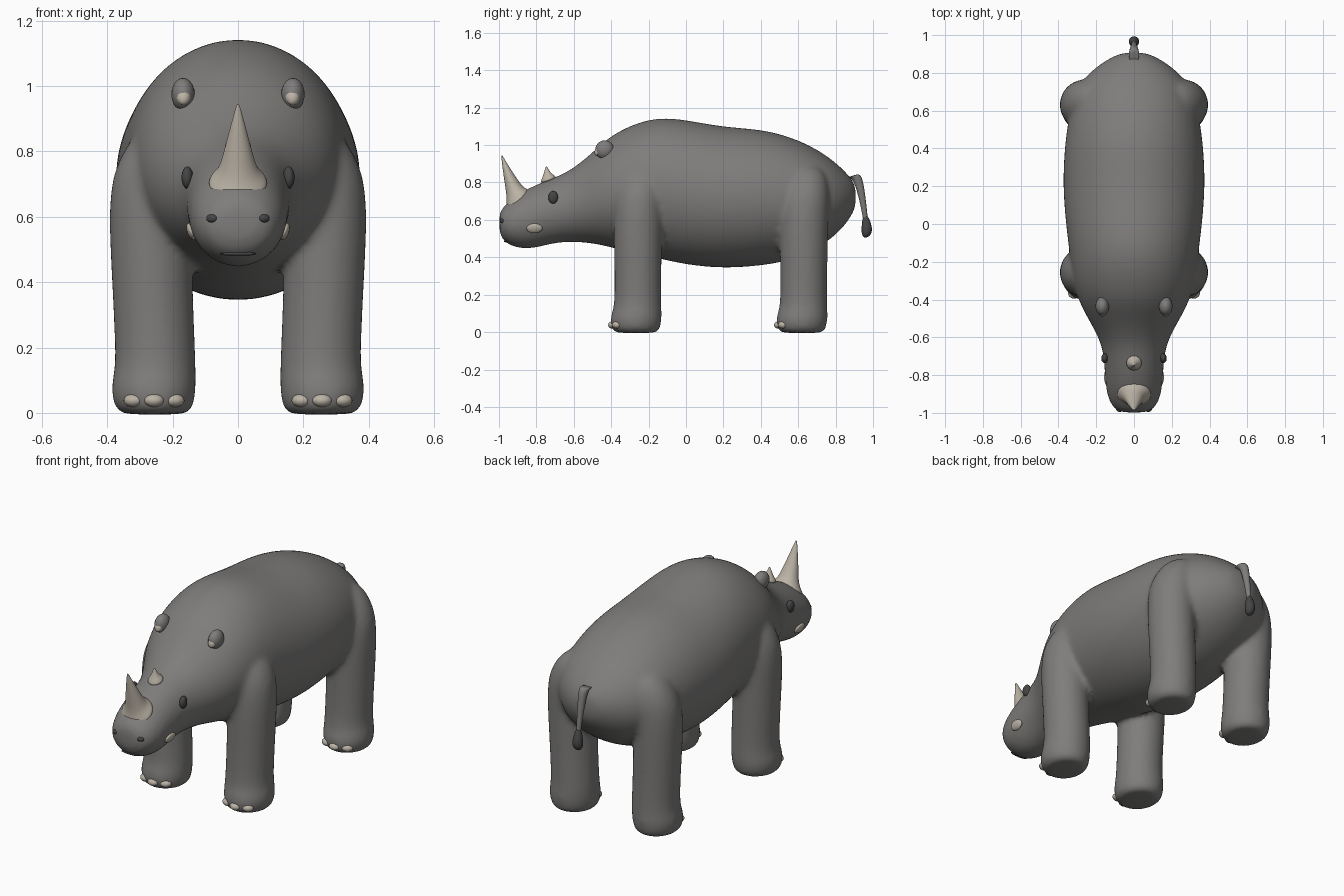
import bpy, bmesh, math
from mathutils import Vector

if "Cube" in bpy.data.objects:
    bpy.data.objects.remove(bpy.data.objects["Cube"], do_unlink=True)


def material(name, color):
    m = bpy.data.materials.new(name)
    m.use_nodes = True
    m.diffuse_color = (*color, 1)
    m.node_tree.nodes["Principled BSDF"].inputs["Base Color"].default_value = (*color, 1)
    return m


HIDE = material("grey hide", (0.21, 0.205, 0.2))
HORN = material("pale horn", (0.5, 0.45, 0.38))
DARK = material("dark grey", (0.06, 0.06, 0.06))


def loft(bm, rings, sides=16):
    """Skin a closed tube over rings of (centre, half axis u, half axis v)."""
    loops = []
    for c, u, v in rings:
        c, u, v = Vector(c), Vector(u), Vector(v)
        angles = [2 * math.pi * i / sides for i in range(sides)]
        loops.append([bm.verts.new(c + u * math.cos(a) + v * math.sin(a)) for a in angles])
    for a, b in zip(loops, loops[1:]):
        for i in range(sides):
            j = (i + 1) % sides
            bm.faces.new((a[i], a[j], b[j], b[i]))
    bm.faces.new(loops[0][::-1])
    bm.faces.new(loops[-1])


def finish(name, bm, mat, subdivide=0):
    bmesh.ops.recalc_face_normals(bm, faces=bm.faces)
    mesh = bpy.data.meshes.new(name)
    bm.to_mesh(mesh)
    bm.free()
    mesh.shade_smooth()
    mesh.materials.append(mat)
    ob = bpy.data.objects.new(name, mesh)
    bpy.context.collection.objects.link(ob)
    if subdivide:
        ob.modifiers.new("Subdivide", "SUBSURF").levels = subdivide
        ob.modifiers["Subdivide"].render_levels = subdivide
    return ob


def ellipsoid(name, loc, radii, mat, rot=(0, 0, 0)):
    bm = bmesh.new()
    bmesh.ops.create_uvsphere(bm, u_segments=20, v_segments=12, radius=1)
    ob = finish(name, bm, mat)
    ob.location, ob.scale, ob.rotation_euler = loc, radii, rot
    return ob


# Trunk, neck and head: y, top z, bottom z, half width
trunk = [
    (-1.0, .64, .53, .07), (-.975, .675, .48, .115), (-.91, .735, .445, .147),
    (-.82, .785, .44, .157), (-.72, .825, .47, .162), (-.62, .865, .48, .18),
    (-.5, .965, .47, .25), (-.42, 1.045, .45, .295), (-.3, 1.115, .42, .335),
    (-.15, 1.16, .385, .35), (0, 1.145, .35, .37), (.2, 1.105, .33, .387),
    (.4, 1.095, .345, .378), (.57, 1.05, .375, .355), (.72, .975, .45, .315),
    (.82, .895, .53, .225), (.88, .83, .61, .13), (.91, .78, .67, .06),
]
bm = bmesh.new()
loft(bm, [((0, y, (t + b) / 2), (w, 0, 0), (0, 0, (t - b) / 2)) for y, t, b, w in trunk])

# Legs: z, centre x, centre y offset, half width, half depth
leg = [
    (-.006, .255, -.01, .1, .11), (.008, .257, -.012, .12, .13), (.06, .259, -.012, .134, .143),
    (.11, .256, -.005, .13, .135), (.16, .251, 0, .125, .127), (.4, .263, 0, .126, .129),
    (.65, .27, 0, .132, .137), (.78, .25, .01, .125, .13), (.9, .2, .02, .08, .08),
]
LEG_Y = (-.257, .63)
for side in (-1, 1):
    for ly in LEG_Y:
        loft(bm, [((side * x, ly + dy, z), (w, 0, 0), (0, d, 0)) for z, x, dy, w, d in leg])
body = finish("body", bm, HIDE, 2)

# Fuse the trunk and legs into one soft skin
fuse = body.modifiers.new("Fuse", "REMESH")
fuse.mode = "VOXEL"
fuse.voxel_size = .014
fuse.use_smooth_shade = True
soften = body.modifiers.new("Soften", "SMOOTH")
soften.factor = .5
soften.iterations = 10


def horn(name, rings):
    bm = bmesh.new()
    loft(bm, [((0, y, z), (w, 0, 0), (0, dy, dz)) for y, z, w, dy, dz in rings])
    return finish(name, bm, HORN, 2)


# Horns: centre y, centre z, half width, half depth vector (y, z)
horn("front_horn", [
    (-.895, .685, .095, .07, .055), (-.905, .712, .092, .06, .055), (-.912, .74, .06, .045, .032),
    (-.935, .8, .044, .033, .018), (-.962, .875, .024, .018, .007),
    (-.982, .935, .007, .005, .002), (-.985, .945, .003, .002, .001),
])
horn("rear_horn", [
    (-.735, .805, .045, .045, .014), (-.737, .825, .04, .038, .012),
    (-.742, .845, .02, .02, .004), (-.746, .876, .008, .007, .001), (-.747, .886, .003, .003, 0),
])

# Paired face details and toenails
for side, tag in ((1, "left"), (-1, "right")):
    ellipsoid(tag + "_eye", (side * .155, -.71, .72), (.018, .026, .034), DARK, (0, 0, side * .1))
    ellipsoid(tag + "_nostril", (side * .08, -.982, .595), (.018, .012, .013), DARK, (0, 0, side * .5))
    ellipsoid(tag + "_lip_patch", (side * .143, -.81, .555), (.013, .043, .027), HORN, (0, side * .35, 0))
    ellipsoid(tag + "_ear", (side * .168, -.435, .975), (.036, .05, .05), HIDE, (-.5, 0, 0))
    ellipsoid(tag + "_inner_ear", (side * .167, -.468, .968), (.022, .02, .028), HORN, (-.5, 0, 0))
    for ly, end in zip(LEG_Y, ("front", "hind")):
        for i in (-1, 0, 1):
            ellipsoid(f"{tag}_{end}_toenail_{i + 2}",
                      (side * .257 + i * .064, ly - .135 + .022 * abs(i), .038),
                      (.03, .024, .02), HORN, (0, 0, i * .45))

# Mouth slit
ellipsoid("mouth", (0, -.962, .487), (.055, .012, .007), DARK)

# Tail and its dark tuft: y, z, radius
tail = [(.87, .83, .03), (.905, .84, .028), (.925, .8, .023), (.942, .72, .018), (.955, .64, .014), (.962, .58, .012)]
tuft = [(.957, .625, .01), (.961, .6, .02), (.966, .555, .03), (.968, .525, .028), (.966, .505, .012)]
for name, path, mat in (("tail", tail, HIDE), ("tail_tuft", tuft, DARK)):
    bm = bmesh.new()
    loft(bm, [((0, y, z), (r, 0, 0), (0, r, r * .3)) for y, z, r in path], 12)
    finish(name, bm, mat, 2)
